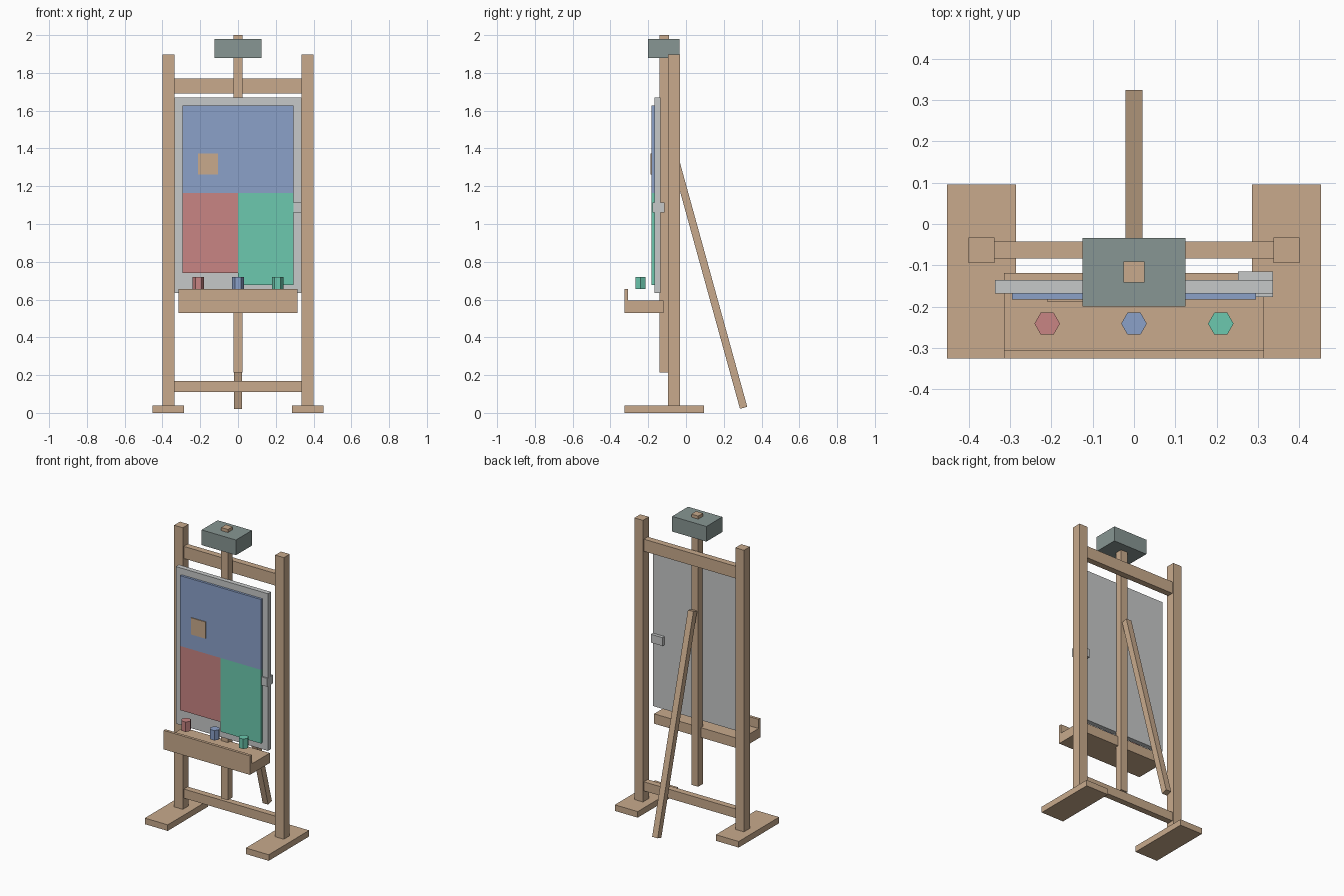
import bpy, math
from mathutils import Vector

if "Cube" in bpy.data.objects:
    bpy.data.objects.remove(bpy.data.objects["Cube"])


def material(name, r, g, b):
    # sRGB 0-255 to linear flat colour
    def lin(c):
        c /= 255
        return c / 12.92 if c <= 0.04045 else ((c + 0.055) / 1.055) ** 2.4
    m = bpy.data.materials.new(name)
    m.diffuse_color = (lin(r), lin(g), lin(b), 1)
    m.use_nodes = True
    m.node_tree.nodes["Principled BSDF"].inputs["Base Color"].default_value = m.diffuse_color
    return m


WOOD = material("wood", 200, 170, 140)
BOARD = material("light grey", 198, 200, 200)
CLAMP = material("slate grey", 135, 150, 147)
BLUE = material("blue paint", 139, 161, 201)
RED = material("red paint", 200, 133, 131)
GREEN = material("green paint", 108, 201, 175)


def finish(name, mat):
    ob = bpy.context.object
    ob.name = name
    ob.data.materials.append(mat)
    return ob


def box(name, mat, x, y, z):
    # box from (min, max) ranges
    bpy.ops.mesh.primitive_cube_add(size=1)
    ob = finish(name, mat)
    for v in ob.data.vertices:
        v.co = [r[0] + (c + 0.5) * (r[1] - r[0]) for c, r in zip(v.co, (x, y, z))]
    return ob


# Side posts and feet
for side, s in (("left", -1), ("right", 1)):
    box(side + "_post", WOOD, sorted((s * 0.337, s * 0.4)), (-0.094, -0.033), (0.04, 1.897))
    box(side + "_foot", WOOD, sorted((s * 0.285, s * 0.452)), (-0.325, 0.096), (0, 0.04))

# Cross rails
box("upper_rail", WOOD, (-0.337, 0.337), (-0.083, -0.042), (1.69, 1.77))
box("lower_rail", WOOD, (-0.337, 0.337), (-0.083, -0.042), (0.11, 0.17))

# Centre mast with its top clamp
box("mast", WOOD, (-0.025, 0.025), (-0.141, -0.091), (0.215, 2.0))
box("top_clamp", CLAMP, (-0.125, 0.125), (-0.2, -0.034), (1.88, 1.98))

# Sloping rear strut
top, foot = Vector((0, -0.068, 1.38)), Vector((0, 0.305, 0.027))
strut = box("rear_strut", WOOD, (-0.02, 0.02), (-0.02, 0.02),
            (-(top - foot).length / 2, (top - foot).length / 2))
strut.location = (top + foot) / 2
strut.rotation_euler.x = math.atan2(foot.y - top.y, top.z - foot.z)

# Backing board and side clip
box("backing_board", BOARD, (-0.336, 0.336), (-0.168, -0.136), (0.634, 1.67))
box("side_clip", BOARD, (0.252, 0.3365), (-0.177, -0.115), (1.06, 1.115))

# Painted panels
box("blue_panel", BLUE, (-0.295, 0.295), (-0.183, -0.168), (1.163, 1.627))
box("red_panel", RED, (-0.295, 0), (-0.183, -0.168), (0.74, 1.163))
box("green_panel", GREEN, (0, 0.295), (-0.183, -0.168), (0.677, 1.163))
box("tan_patch", WOOD, (-0.211, -0.106), (-0.188, -0.183), (1.263, 1.373))

# Tray with front lip
box("tray", WOOD, (-0.315, 0.315), (-0.325, -0.118), (0.53, 0.595))
box("tray_lip", WOOD, (-0.315, 0.315), (-0.325, -0.306), (0.595, 0.655))

# Hexagonal paint pots
for name, mat, x in (("red", RED, -0.21), ("blue", BLUE, 0), ("green", GREEN, 0.21)):
    bpy.ops.mesh.primitive_cylinder_add(vertices=6, radius=0.031, depth=0.065,
                                        location=(x, -0.241, 0.6875),
                                        rotation=(0, 0, math.pi / 6))
    finish(name + "_paint_pot", mat)
